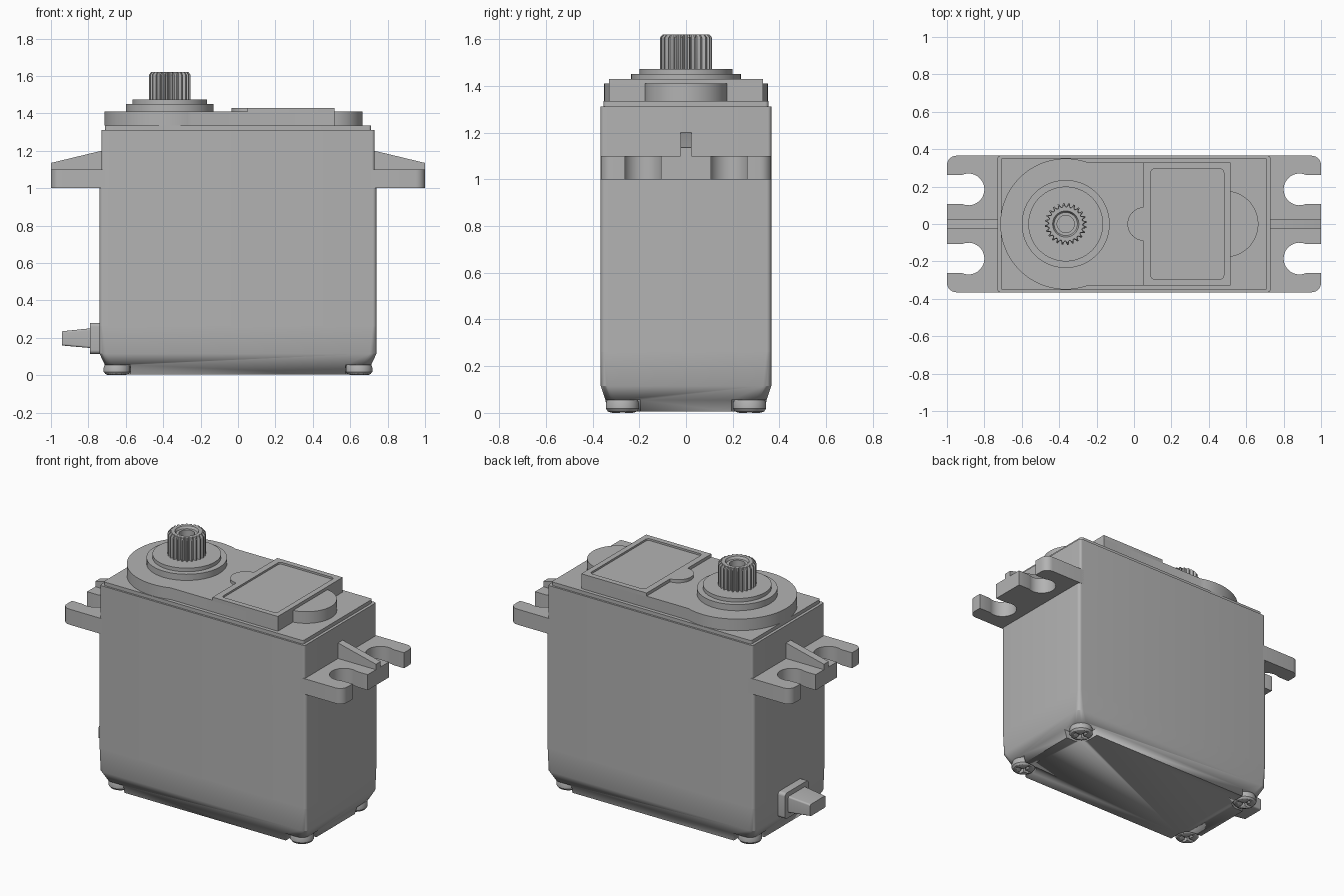
import bpy, bmesh
from math import sin, cos, pi, radians

if "Cube" in bpy.data.objects:
    bpy.data.objects.remove(bpy.data.objects["Cube"])

grey = bpy.data.materials.new("servo grey")
grey.diffuse_color = (0.45, 0.45, 0.45, 1)
grey.use_nodes = True
grey.node_tree.nodes["Principled BSDF"].inputs["Base Color"].default_value = grey.diffuse_color

AXES = {"z": lambda a, b, t: (a, b, t),
        "x": lambda a, b, t: (t, a, b),
        "y": lambda a, b, t: (a, t, b)}


def arc(cx, cy, r, a0, a1, n):
    return [(cx + r * cos(radians(a0 + (a1 - a0) * i / n)),
             cy + r * sin(radians(a0 + (a1 - a0) * i / n))) for i in range(n + 1)]


def circle(cx, cy, r, n=64):
    return arc(cx, cy, r, 0, 360, n)[:-1]


def rrect(hx, hy, r, cx=0, cy=0, n=6):
    pts = []
    for k, (sx, sy) in enumerate([(1, 1), (-1, 1), (-1, -1), (1, -1)]):
        pts += arc(cx + sx * (hx - r), cy + sy * (hy - r), r, 90 * k, 90 * k + 90, n)
    return pts


def loft(name, rings, axis="z", smooth=True):
    """Skin a stack of (outline, position) rings and cap both ends."""
    bm = bmesh.new()
    loops = [[bm.verts.new(AXES[axis](a, b, t)) for a, b in pts] for pts, t in rings]
    n = len(loops[0])
    for lo, hi in zip(loops, loops[1:]):
        for i in range(n):
            j = (i + 1) % n
            bm.faces.new((lo[i], lo[j], hi[j], hi[i]))
    bm.faces.new(loops[0])
    bm.faces.new(loops[-1])
    bmesh.ops.recalc_face_normals(bm, faces=bm.faces)
    me = bpy.data.meshes.new(name)
    bm.to_mesh(me)
    bm.free()
    me.materials.append(grey)
    ob = bpy.data.objects.new(name, me)
    bpy.context.collection.objects.link(ob)
    if smooth:
        bpy.ops.object.select_all(action='DESELECT')
        ob.select_set(True)
        bpy.context.view_layer.objects.active = ob
        bpy.ops.object.shade_smooth_by_angle(angle=radians(30))
    return ob


def prism(name, pts, lo, hi, axis="z"):
    return loft(name, [(pts, lo), (pts, hi)], axis)


def cut(ob, cutter):
    cutter.hide_render = True
    cutter.hide_viewport = True
    m = ob.modifiers.new("cut", 'BOOLEAN')
    m.operation = 'DIFFERENCE'
    m.solver = 'EXACT'
    m.object = cutter


# Case: tapered bottom, middle and top shells
bottom = loft("bottom_case", [(rrect(.695, .335, .05), .005), (rrect(.712, .345, .05), .055),
                              (rrect(.74, .365, .035), .115), (rrect(.74, .365, .02), .26)])
prism("middle_case", rrect(.74, .365, .02), .26, 1.0)
prism("top_case", rrect(.73, .365, .015), 1.0, 1.312)
prism("top_lip", rrect(.712, .353, .015), 1.312, 1.335)

# Corner pockets with cross-head screws
for i, (sx, sy) in enumerate([(1, 1), (-1, 1), (-1, -1), (1, -1)]):
    cx, cy = sx * .647, sy * .272
    pocket = prism(f"pocket_cutter_{i}", rrect(.2, .2, .07, sx * .775, sy * .395), -.05, .055)
    cut(bottom, pocket)
    screw = loft(f"screw_{i}", [(circle(cx, cy, r, 32), z) for r, z in
                                [(.045, .0), (.062, .006), (.071, .018), (.071, .042), (.064, .06)]])
    for k, (hx, hy) in enumerate([(.05, .01), (.01, .05)]):
        cut(screw, prism(f"slot_cutter_{i}_{k}", rrect(hx, hy, .001, cx, cy, 1), -.02, .025))

# Mounting flanges with open slots, and sloped ribs
half = ([(.7, .365)] + arc(.95, .315, .05, 90, 0, 6) + arc(.885, .185, .085, 65, 295, 24))
half.insert(8, (1, .262))
half.append((1, .108))
outline = half + [(x, -y) for x, y in reversed(half)]
for side, s in (("right", 1), ("left", -1)):
    prism(f"{side}_flange", [(s * x, y) for x, y in outline], 1.0, 1.1)
    prism(f"{side}_rib", [(s * .71, 1.05), (s * 1, 1.05), (s * 1, 1.135), (s * .73, 1.2), (s * .71, 1.2)],
          -.024, .024, "y")

# Gear cover: round boss running into a rectangle, plus the rounded end
GX = -.365
prism("gear_cover", arc(GX, 0, .35, 70.5, 289.5, 56) + [(.515, -.33), (.515, .33)], 1.335, 1.41)
prism("cover_end", arc(.487, 0, .178, -90, 90, 32), 1.335, 1.41)

# Raised panel with recessed label area and thumb tab
plate = rrect(.2325, .33, .001, .2825)
loft("raised_panel", [(plate, 1.405), (plate, 1.43),
                      (rrect(.195, .295, .02, .285), 1.43), (rrect(.195, .295, .02, .285), 1.418)])
prism("panel_tab", arc(.055, 0, .09, 90, 270, 24), 1.405, 1.43)

# Stepped bearing collar
loft("bearing_collar", [(circle(GX, 0, r), z) for r, z in
                        [(.235, 1.405), (.235, 1.45), (.2, 1.45), (.2, 1.473), (.1, 1.473)]])

# Splined output shaft with a countersunk screw hole
TEETH = 24


def spline(r_out, r_in):
    return [(GX + r * cos(a), r * sin(a)) for r, a in
            [((r_in, r_out, r_out, r_in)[i % 4], 2 * pi * i / (4 * TEETH)) for i in range(4 * TEETH)]]


N = 4 * TEETH
loft("output_spline", [(spline(.112, .094), 1.47), (spline(.112, .094), 1.606), (spline(.1, .09), 1.62),
                       (circle(GX, 0, .07, N), 1.62), (circle(GX, 0, .062, N), 1.605),
                       (circle(GX, 0, .046, N), 1.605), (circle(GX, 0, .046, N), 1.5)])

# Cable grommet and tapered strain relief
prism("cable_grommet", rrect(.12, .083, .02, 0, .197), -.79, -.735, "x")
loft("cable_relief", [(rrect(.088, .053, .01, 0, .198), -.785), (rrect(.078, .038, .01, 0, .197), -.94)], "x")
